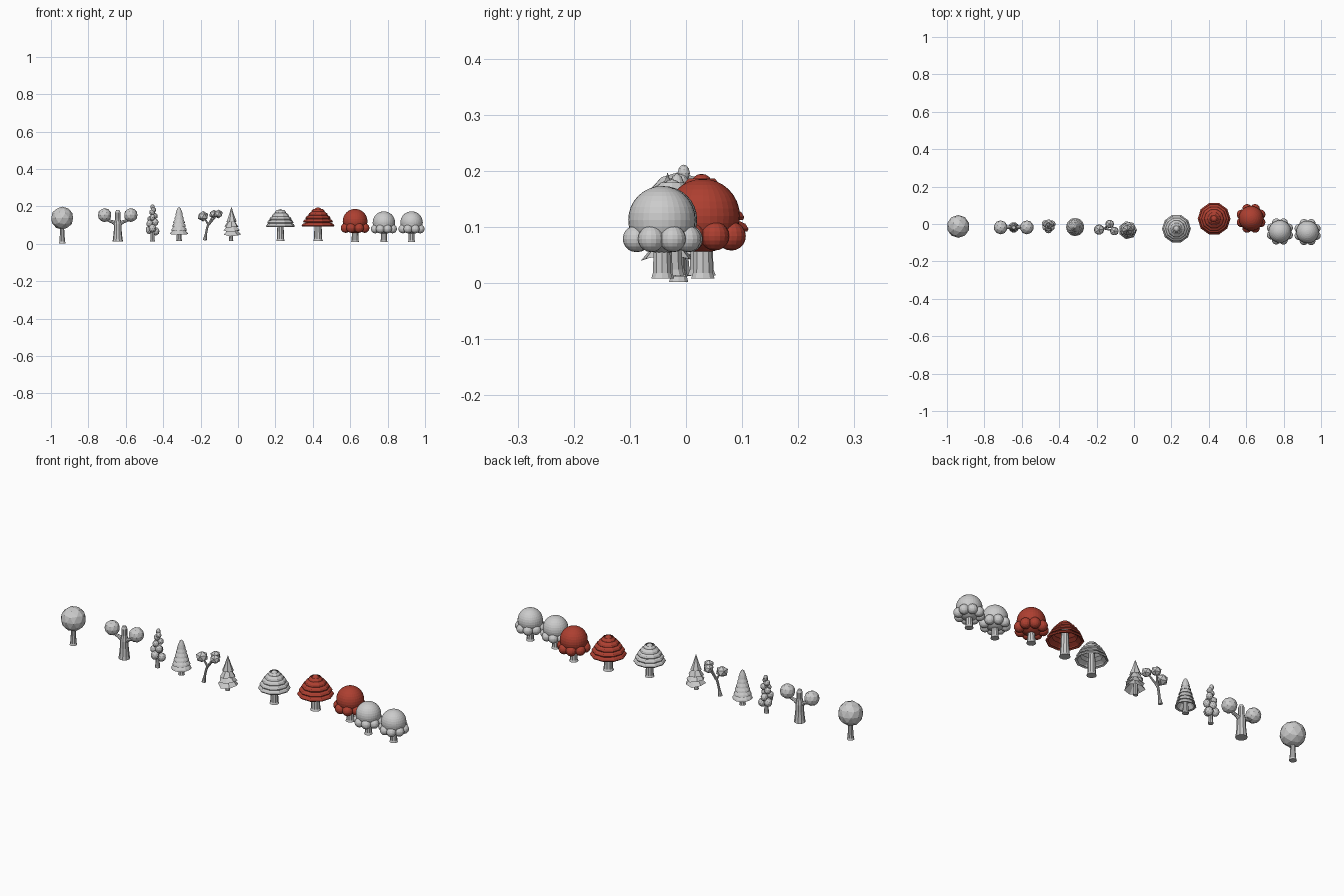
import bpy, math
from mathutils import Vector

if "Cube" in bpy.data.objects:
    bpy.data.objects.remove(bpy.data.objects["Cube"])

red = bpy.data.materials.new("red")
red.diffuse_color = (0.42, 0.05, 0.03, 1)
red.use_nodes = True
red.node_tree.nodes["Principled BSDF"].inputs["Base Color"].default_value = red.diffuse_color


def finish(name, mat=None):
    o = bpy.context.object
    o.name = name
    if mat:
        o.data.materials.append(mat)
    return o


def ico(name, p, r, sub=2, mat=None, sz=1):
    bpy.ops.mesh.primitive_ico_sphere_add(subdivisions=sub, radius=r, location=p)
    o = finish(name, mat)
    o.scale = (1, 1, sz)
    return o


def uv(name, p, r, seg=32, rings=16, mat=None):
    bpy.ops.mesh.primitive_uv_sphere_add(segments=seg, ring_count=rings, radius=r, location=p)
    return finish(name, mat)


def lathe(name, x, y, profile, n, mat=None, cap=False, turn=0.0, lean=0.0):
    """Revolve (radius, z) points around an upright axis."""
    verts, faces = [], []
    for r, z in profile:
        for i in range(n):
            a = 2 * math.pi * i / n + turn
            c = math.cos(a)
            verts.append((x + r * c, y + r * math.sin(a), z + lean * r * math.cos(2 * a + turn)))
    for j in range(len(profile) - 1):
        for i in range(n):
            k = (i + 1) % n
            faces.append((j * n + i, j * n + k, (j + 1) * n + k, (j + 1) * n + i))
    if cap:
        faces.append(tuple(reversed(range(n))))
        faces.append(tuple((len(profile) - 1) * n + i for i in range(n)))
    me = bpy.data.meshes.new(name)
    me.from_pydata(verts, [], faces)
    o = bpy.data.objects.new(name, me)
    bpy.context.collection.objects.link(o)
    if mat:
        me.materials.append(mat)
    return o


def limb(name, pts):
    """Tapered tube through (x, y, z, radius) points."""
    n, rings = 8, []
    P = [Vector(p[:3]) for p in pts]
    for i, p in enumerate(pts):
        d = (P[min(i + 1, len(P) - 1)] - P[max(i - 1, 0)]).normalized()
        u = d.cross(Vector((0, 1, 0))).normalized()
        v = d.cross(u)
        for k in range(n):
            a = 2 * math.pi * k / n
            rings.append(P[i] + p[3] * (u * math.cos(a) + v * math.sin(a)))
    faces = [(j * n + i, j * n + (i + 1) % n, (j + 1) * n + (i + 1) % n, (j + 1) * n + i)
             for j in range(len(pts) - 1) for i in range(n)]
    faces += [tuple(reversed(range(n))), tuple((len(pts) - 1) * n + i for i in range(n))]
    me = bpy.data.meshes.new(name)
    me.from_pydata([tuple(v) for v in rings], [], faces)
    bpy.context.collection.objects.link(bpy.data.objects.new(name, me))


def trunk(name, x, y, z0, z1, r0, r1, n=10):
    lathe(name, x, y, [(r0, z0), (r0 * 0.85, z0 + 0.01), ((r0 + r1) / 2.1, z0 + 0.4 * (z1 - z0)), (r1, z1)],
          n, cap=True)


# round tree
trunk("round_tree_trunk", -0.94, -0.013, 0.002, 0.09, 0.018, 0.01)
ico("round_tree_crown", (-0.94, -0.013, 0.137), 0.061)

# two-armed tree
x, y = -0.643, -0.018
lathe("armed_trunk", x, y, [(0.028, 0.013), (0.025, 0.03), (0.021, 0.07), (0.021, 0.105), (0.014, 0.135),
                            (0.014, 0.168), (0.009, 0.18)], 10, cap=True)
for s, tag in ((-1, "left"), (1, "right")):
    limb("branch_" + tag, [(x, y, 0.10, 0.012), (x + s * 0.03, y, 0.118, 0.009),
                           (x + s * 0.048, y, 0.123, 0.008), (x + s * 0.066, y, 0.145, 0.007)])
    ico("branch_crown_" + tag, (x + s * 0.07, y, 0.153), 0.037)

# bubble tree
x, y = -0.457, -0.01
trunk("bubble_trunk", x, y, 0.012, 0.16, 0.013, 0.007, 8)
for i in range(3):
    for k in range(3):
        a = 2 * math.pi * k / 3 + i * 1.05 + 0.5
        d = 0.020 - 0.003 * i
        ico("leaf_bubble", (x + d * math.cos(a), y + d * math.sin(a), 0.066 + 0.033 * i + 0.008 * k),
            0.020 - 0.0022 * i, sz=1.1)
ico("bubble_upper", (x - 0.002, y, 0.168), 0.016)
ico("bubble_high", (x + 0.006, y, 0.181), 0.014)
ico("bubble_tip", (x, y + 0.006, 0.196), 0.011, sz=1.4)

# layered pine, hollow nested skirts
x, y = -0.315, -0.016
trunk("layered_pine_trunk", x, y, 0.015, 0.12, 0.016, 0.009)
for i in range(6):
    r, z = 0.049 - 0.0058 * i, 0.05 + 0.0205 * i
    top = [(r * 0.55, z + 0.028), (0.003, z + 0.036)] if i < 5 else [(r * 0.75, z + 0.02), (0.008, z + 0.038), (0.001, z + 0.043)]
    lathe("pine_skirt", x, y, [(r * 0.8, z + 0.002), (r, z), (r * 0.92, z + 0.008)] + top, 12, turn=0.2 * i, lean=0.03)

# thin forked tree
limb("forked_stem", [(-0.178, -0.028, 0.018, 0.011), (-0.172, -0.028, 0.05, 0.006),
                     (-0.165, -0.026, 0.085, 0.006), (-0.158, -0.024, 0.105, 0.006)])
tips = [((-0.187, -0.03, 0.147), 0.031), ((-0.13, 0.0, 0.158), 0.026), ((-0.105, -0.038, 0.159), 0.026)]
for p, r in tips:
    m = [(p[i] + (-0.158, -0.024, 0.105)[i]) / 2 for i in range(3)]
    limb("fork_branch", [(-0.158, -0.024, 0.10, 0.006), (*m, 0.0045), (*p, 0.003)])
    ico("fork_crown", p, r, 1, sz=0.9)

# pointed pine with jagged skirts
x, y = -0.033, -0.033
trunk("pointed_pine_trunk", x - 0.004, y, 0.014, 0.1, 0.012, 0.008, 8)
for i, (r, z, h) in enumerate([(0.049, 0.045, 0.055), (0.044, 0.068, 0.05), (0.038, 0.09, 0.06), (0.028, 0.118, 0.078)]):
    lathe("jagged_skirt", x - 0.002 * (i > 1), y, [(r, z), (r * 0.5, z + h * 0.47), (0.0005, z + h)], 7,
          turn=0.55 * i, lean=0.12)


# tiered mushroom-shaped trees
def tiered(tag, x, y, s, z0, z1, mat):
    trunk(tag + "_trunk", x, y, 0.014, z0 + 0.07, 0.023 * s, 0.014 * s)
    rows = [(0.077, 0.0), (0.070, 0.2), (0.059, 0.38), (0.046, 0.54), (0.032, 0.68)]
    H = z1 - z0
    for r, f in rows:
        r, z = r * s, z0 + f * H
        lathe(tag + "_tier", x, y, [(r * 0.84, z + 0.004), (r * 0.97, z), (r, z + 0.005), (r * 0.93, z + 0.014),
                                    (r * 0.66, z + 0.024)], 10, mat)
    lathe(tag + "_top_tier", x, y, [(0.024 * s, z1 - 0.024), (0.02 * s, z1 - 0.014), (0.001, z1 - 0.008)], 10, mat)
    uv(tag + "_knob", (x, y, z1 - 0.018 * s), 0.017 * s, 12, 8, mat)


tiered("grey_tiered", 0.227, -0.025, 1.0, 0.09, 0.186, None)
tiered("red_tiered", 0.428, 0.028, 1.14, 0.092, 0.196, red)


# dome trees with a ring of leaf balls
def dome(tag, x, y, s, zc, zr, mat):
    trunk(tag + "_trunk", x, y, 0.008, zc, 0.02 * s, 0.013 * s)
    uv(tag + "_crown", (x, y, zc), 0.06 * s, mat=mat)
    for k in range(8):
        a = math.pi / 8 + k * math.pi / 4
        uv(tag + "_leaf_ball", (x + 0.05 * s * math.cos(a), y + 0.05 * s * math.sin(a), zr), 0.0235 * s, 16, 10, mat)


dome("red_dome", 0.626, 0.03, 1.1, 0.12, 0.084, red)
dome("grey_dome_left", 0.78, -0.04, 1.0, 0.113, 0.079, None)
dome("grey_dome_right", 0.928, -0.043, 1.0, 0.113, 0.079, None)
